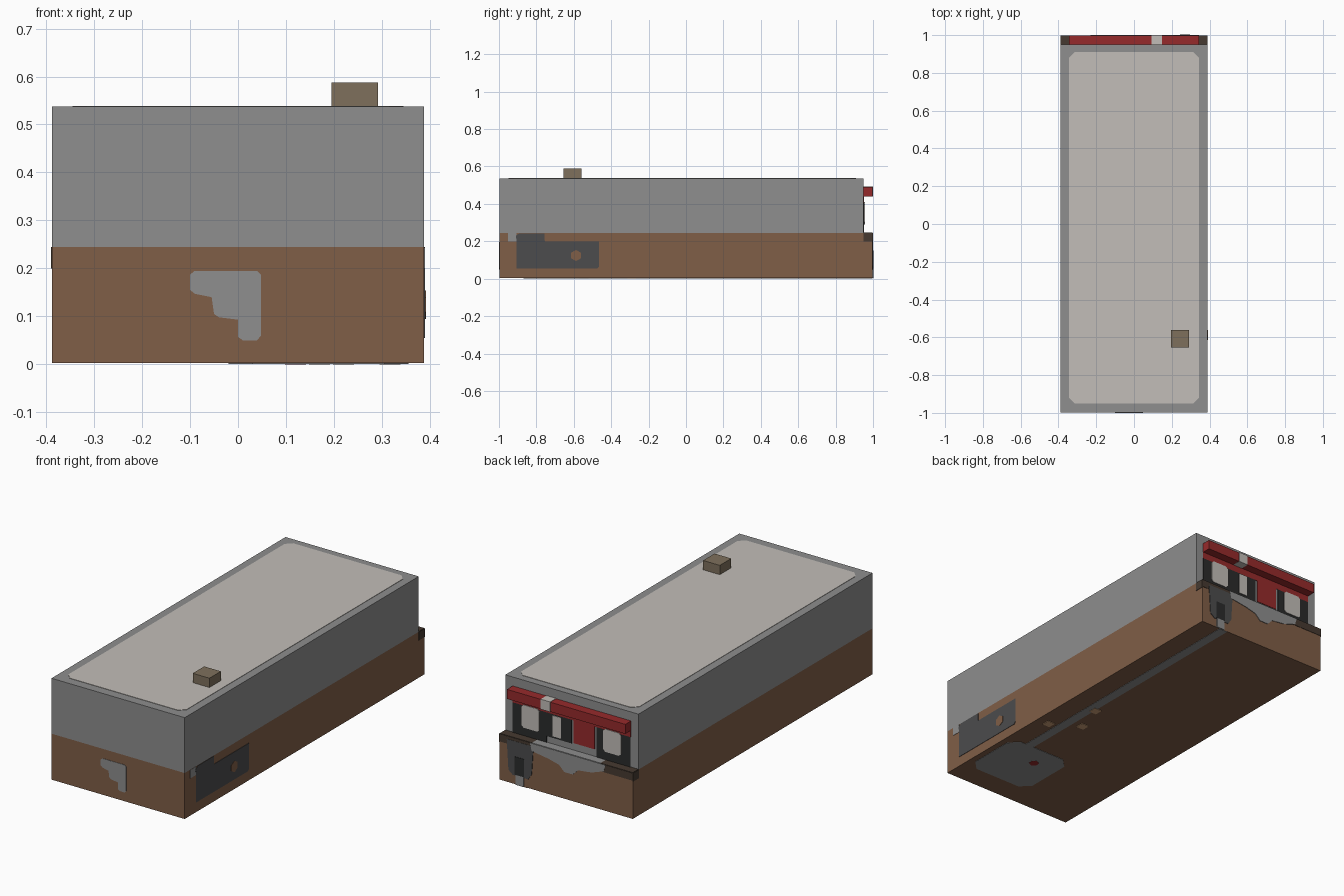
import bpy, bmesh, math
from mathutils import Vector

if "Cube" in bpy.data.objects:
    bpy.data.objects.remove(bpy.data.objects["Cube"])


def lin(c):
    c /= 255
    return c / 12.92 if c <= 0.04045 else ((c + 0.055) / 1.055) ** 2.4


def colour(name, r, g, b):
    m = bpy.data.materials.new(name)
    m.diffuse_color = (lin(r), lin(g), lin(b), 1)
    m.use_nodes = True
    m.node_tree.nodes["Principled BSDF"].inputs["Base Color"].default_value = m.diffuse_color
    return m


grey = colour("concrete_grey", 142, 142, 142)
brown = colour("brick_brown", 128, 94, 71)
pale = colour("pale_stone", 194, 189, 184)
panel = colour("dark_grey", 76, 76, 77)
red = colour("red", 150, 42, 43)
umber = colour("vent_umber", 126, 112, 92)
black = colour("black", 42, 43, 43)
sill = colour("dark_sill", 70, 58, 49)
tan = colour("light_tan", 205, 160, 120)


def finish(name, bm, mat):
    bmesh.ops.recalc_face_normals(bm, faces=bm.faces)
    me = bpy.data.meshes.new(name)
    bm.to_mesh(me)
    bm.free()
    me.materials.append(mat)
    ob = bpy.data.objects.new(name, me)
    bpy.context.collection.objects.link(ob)
    return ob


def box(name, x0, x1, y0, y1, z0, z1, mat):
    bm = bmesh.new()
    bmesh.ops.create_cube(bm, size=1)
    for v in bm.verts:
        v.co = Vector(((x0 + x1) / 2 + v.co.x * (x1 - x0),
                       (y0 + y1) / 2 + v.co.y * (y1 - y0),
                       (z0 + z1) / 2 + v.co.z * (z1 - z0)))
    return finish(name, bm, mat)


def plate(name, axis, pos, pts, mat, out=0.003):
    """Thin plate: 2D outline at pos on the axis, raised by out."""
    bm = bmesh.new()

    def place(a, b):
        c = [a, b]
        c.insert(axis, pos)
        return Vector(c)

    f = bm.faces.new([bm.verts.new(place(a, b)) for a, b in pts])
    ext = bmesh.ops.extrude_face_region(bm, geom=[f], use_keep_orig=True)
    for v in ext["geom"]:
        if isinstance(v, bmesh.types.BMVert):
            v.co[axis] += out
    return finish(name, bm, mat)


def rect(a0, a1, b0, b1, c=0.0):
    """Rectangle outline with optional cut corners."""
    if c == 0:
        return [(a0, b0), (a1, b0), (a1, b1), (a0, b1)]
    return [(a0 + c, b0), (a1 - c, b0), (a1, b0 + c), (a1, b1 - c),
            (a1 - c, b1), (a0 + c, b1), (a0, b1 - c), (a0, b0 + c)]


def hexagon(a, b, r):
    return [(a + r * math.cos(math.pi / 6 + i * math.pi / 3),
             b + r * math.sin(math.pi / 6 + i * math.pi / 3)) for i in range(6)]


X, Y, Z = 0, 1, 2

# Main volumes
box("lower_storey", -0.388, 0.388, -0.998, 0.997, 0.003, 0.245, brown)
box("upper_storey", -0.388, 0.388, -0.998, 0.95, 0.245, 0.537, grey)
plate("roof_panel", Z, 0.537, rect(-0.345, 0.345, -0.95, 0.91, 0.03), pale, 0.002)
box("roof_vent", 0.195, 0.292, -0.655, -0.56, 0.537, 0.588, umber)

# Awning bar with pale patch, and red band beneath it
box("awning_bar", -0.345, 0.345, 0.95, 0.998, 0.44, 0.49, red)
box("awning_patch", 0.092, 0.147, 0.95, 1.0, 0.439, 0.492, pale)
plate("red_band", Y, 0.95, rect(-0.345, 0.345, 0.405, 0.44), red)

# Back windows
for s, side in ((1, "right"), (-1, "left")):
    lo, hi = sorted((s * 0.145, s * 0.343))
    plate(f"window_frame_{side}", Y, 0.95, rect(lo, hi, 0.247, 0.405), black)
    lo, hi = sorted((s * 0.186, s * 0.29))
    plate(f"window_pane_{side}", Y, 0.95, rect(lo, hi, 0.29, 0.41, 0.012), pale, 0.006)

# Back doorway
plate("door_frame", Y, 0.95, rect(0.0, 0.145, 0.28, 0.405), black)
plate("door_pane", Y, 0.95, rect(0.06, 0.11, 0.29, 0.4), pale, 0.006)
plate("red_door", Y, 0.95, rect(-0.134, -0.012, 0.285, 0.405), red)

# Sill along the back ledge
for s, side in ((1, "right"), (-1, "left")):
    lo, hi = sorted((s * 0.2, s * 0.388))
    plate(f"sill_top_{side}", Z, 0.245, rect(lo, hi, 0.95, 0.997), sill, 0.002)
    plate(f"sill_face_{side}", Y, 0.997, rect(lo, hi, 0.205, 0.245), sill, 0.002)
    plate(f"sill_end_{side}", X, s * 0.388, rect(0.95, 0.998, 0.2, 0.245), sill, s * 0.002)
plate("ledge_top", Z, 0.245, rect(-0.2, 0.2, 0.95, 0.997), grey, 0.002)
plate("back_plaster", Y, 0.997,
      [(0.21, 0.245), (0.2, 0.205), (0.1, 0.19), (0.04, 0.175), (0.01, 0.145),
       (-0.04, 0.145), (-0.07, 0.175), (-0.15, 0.185), (-0.22, 0.21), (-0.23, 0.245)],
      grey, 0.003)

# Drain panel on the back wall
plate("drain_panel", Y, 0.997,
      [(0.345, 0.23), (0.335, 0.07), (0.31, 0.05), (0.22, 0.05), (0.2, 0.08),
       (0.19, 0.23)], panel, 0.003)
plate("drain_opening", Y, 0.997, rect(0.243, 0.297, 0.055, 0.15), black, 0.005)
plate("drain_spill", Y, 0.997, rect(0.245, 0.293, 0.003, 0.055), grey, 0.005)

# Panel on the right wall
plate("side_panel", X, 0.388,
      [(-0.905, 0.055), (-0.475, 0.055), (-0.465, 0.065), (-0.465, 0.2),
       (-0.755, 0.2), (-0.757, 0.243), (-0.89, 0.243), (-0.91, 0.23), (-0.905, 0.2)],
      panel, 0.002)
plate("side_panel_hole", X, 0.388, hexagon(-0.588, 0.124, 0.03), brown, 0.004)
plate("side_plaster", X, 0.388, rect(-0.953, -0.905, 0.2, 0.244), grey, 0.0015)

# Bare plaster on the front wall
plate("front_plaster", Y, -0.998,
      [(-0.1, 0.187), (-0.1, 0.155), (-0.09, 0.147), (-0.055, 0.14), (-0.05, 0.105),
       (-0.04, 0.098), (0.0, 0.093), (0.0, 0.057), (0.01, 0.05), (0.04, 0.05),
       (0.048, 0.06), (0.048, 0.187), (0.04, 0.195), (-0.09, 0.195)], grey, -0.002)

# Underside patch, channel, plug and pads
plate("base_patch", Z, 0.003, rect(-0.02, 0.355, -0.87, -0.52, 0.05), grey, -0.002)
plate("base_channel", Z, 0.003, rect(0.225, 0.275, -0.52, 0.997), grey, -0.002)
plate("base_plug", Z, 0.003, hexagon(0.12, -0.64, 0.025), red, -0.003)
for i, (x, y) in enumerate(((0.317, -0.29), (0.17, -0.2), (0.22, -0.04))):
    plate(f"base_pad_{i + 1}", Z, 0.003, rect(x - 0.022, x + 0.022, y - 0.022, y + 0.022),
          tan, -0.003)
